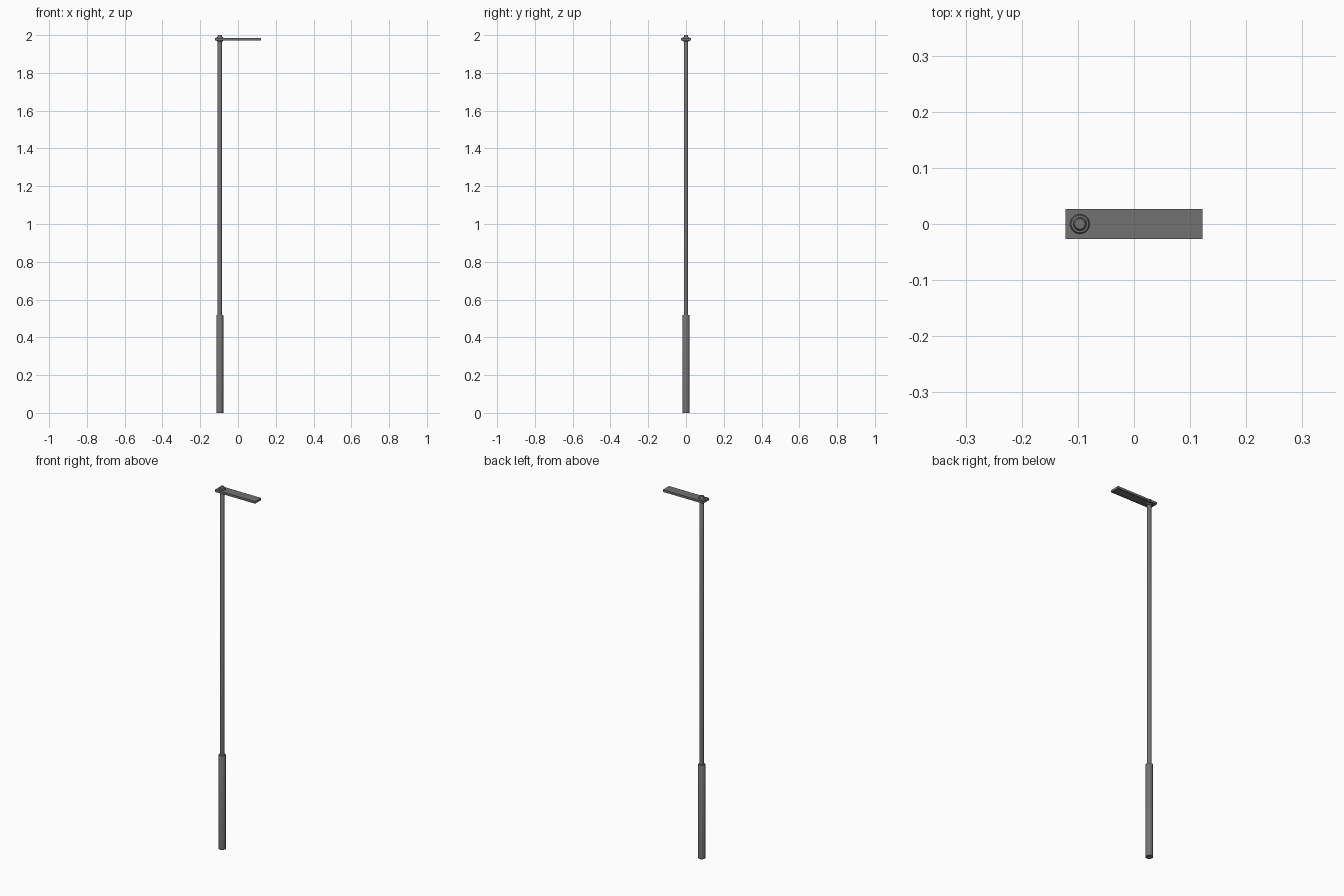
import bpy, bmesh, math

if "Cube" in bpy.data.objects:
    bpy.data.objects.remove(bpy.data.objects["Cube"])

PX = -0.0965   # pole axis
SEG = 32

# Dark grey paint shared by all parts
paint = bpy.data.materials.new("dark_grey_paint")
paint.diffuse_color = (0.17, 0.17, 0.17, 1)
paint.use_nodes = True
paint.node_tree.nodes["Principled BSDF"].inputs["Base Color"].default_value = paint.diffuse_color


def finish(name, bm, smooth=False):
    bmesh.ops.recalc_face_normals(bm, faces=bm.faces)
    me = bpy.data.meshes.new(name)
    bm.to_mesh(me)
    bm.free()
    me.materials.append(paint)
    ob = bpy.data.objects.new(name, me)
    bpy.context.collection.objects.link(ob)
    if smooth:
        bpy.ops.object.select_all(action='DESELECT')
        ob.select_set(True)
        bpy.context.view_layer.objects.active = ob
        bpy.ops.object.shade_smooth_by_angle(angle=math.radians(35))
    return ob


def lathe(name, profile):
    """Closed round part from (radius, z) pairs, bottom to top."""
    bm = bmesh.new()
    rings = []
    for r, z in profile:
        rings.append([bm.verts.new((PX + r * math.cos(2 * math.pi * i / SEG),
                                    r * math.sin(2 * math.pi * i / SEG), z))
                      for i in range(SEG)])
    for a, b in zip(rings, rings[1:]):
        for i in range(SEG):
            j = (i + 1) % SEG
            bm.faces.new((a[i], a[j], b[j], b[i]))
    bm.faces.new(rings[0])
    bm.faces.new(rings[-1])
    return finish(name, bm, True)


# Thick base sleeve, with slender mast and rounded tip in one stepped profile
lathe("pole", [(0.0185, 0), (0.0185, 0.515), (0.017, 0.518), (0.0118, 0.518),
               (0.0118, 1.996), (0.009, 2.0)])

# Collar clamping the lamp head to the mast
lathe("collar", [(0.0155, 1.967), (0.0175, 1.970), (0.0175, 1.987), (0.0155, 1.990)])

# Flat lamp head with a shallow recess for the light panel underneath
bm = bmesh.new()
bmesh.ops.create_cube(bm, size=1)
for v in bm.verts:
    v.co.x *= 0.245
    v.co.y *= 0.053
    v.co.z = 1.978 + v.co.z * 0.012
bmesh.ops.bisect_plane(bm, geom=bm.verts[:] + bm.edges[:] + bm.faces[:],
                       plane_co=(-0.07, 0, 0), plane_no=(1, 0, 0))
bm.normal_update()
panel = [f for f in bm.faces if f.normal.z < -0.9 and f.calc_center_median().x > -0.07]
bmesh.ops.inset_region(bm, faces=panel, thickness=0.009)
ret = bmesh.ops.extrude_face_region(bm, geom=panel)
bmesh.ops.translate(bm, vec=(0, 0, 0.004),
                    verts=[g for g in ret["geom"] if isinstance(g, bmesh.types.BMVert)])
bmesh.ops.delete(bm, geom=[f for f in panel if f.is_valid], context='FACES_ONLY')
finish("lamp_head", bm)
